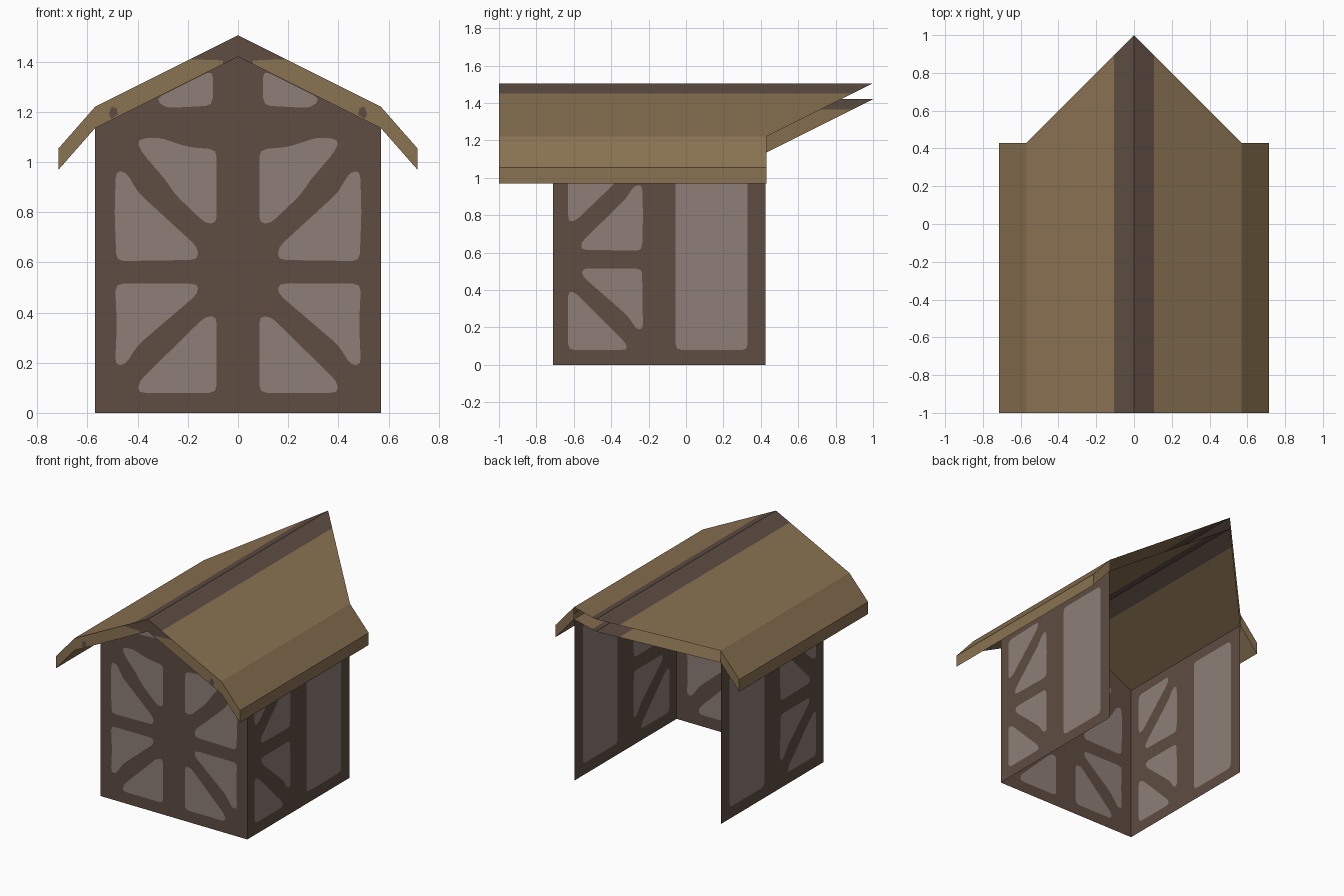
import bpy, bmesh
from mathutils import Vector
from mathutils.geometry import delaunay_2d_cdt

if "Cube" in bpy.data.objects:
    bpy.data.objects.remove(bpy.data.objects["Cube"])


def srgb(r, g, b):
    return tuple((c / 255 / 12.92 if c < 10 else ((c / 255 + 0.055) / 1.055) ** 2.4) for c in (r, g, b)) + (1,)


MATS = []
for name, col in (("dark_timber", srgb(94, 77, 66)), ("grey_plaster", srgb(142, 126, 119)),
                  ("tan_thatch", srgb(138, 115, 82))):
    m = bpy.data.materials.new(name)
    m.diffuse_color = col
    m.use_nodes = True
    m.node_tree.nodes["Principled BSDF"].inputs["Base Color"].default_value = m.diffuse_color
    MATS.append(m)
TIMBER, PLASTER, THATCH = 0, 1, 2

# main dimensions
WALL_X, EAVE_X = 0.57, 0.715
FRONT, BACK, WALL_Y = -1.0, 0.43, -0.71
THICK = 0.085


def roof_z(x):
    x = abs(x)
    return 1.505 - 0.5 * x if x <= WALL_X else 1.22 - 1.138 * (x - WALL_X)


def mirror(poly):
    return [(-x, y) for x, y in poly]


def both(poly):
    return [poly, mirror(poly)]


def rounded(poly, r=0.03):
    """Replace each corner by a short curve."""
    out, n = [], len(poly)
    for i in range(n):
        a, p, b = (Vector(poly[k % n]) for k in (i - 1, i, i + 1))
        s = p + (a - p).normalized() * min(r, (a - p).length * 0.45)
        e = p + (b - p).normalized() * min(r, (b - p).length * 0.45)
        out += [tuple(s * (1 - t) ** 2 + p * 2 * t * (1 - t) + e * t * t) for t in (0, 0.5, 1)]
    return out


def sheet(name, regions, place, out):
    """Flat plan of (polygon, material) regions, later ones on top, cut into one surface."""
    pts, faces = [], []
    for poly, _ in regions:
        area = sum(poly[i - 1][0] * poly[i][1] - poly[i][0] * poly[i - 1][1] for i in range(len(poly)))
        ring = poly if area > 0 else poly[::-1]
        faces.append(list(range(len(pts), len(pts) + len(ring))))
        pts += [Vector(p) for p in ring]
    vs, _, fs, _, _, src = delaunay_2d_cdt(pts, [], faces, 1, 1e-5)
    bm = bmesh.new()
    verts = [bm.verts.new(place(v.x, v.y)) for v in vs]
    for f, ids in zip(fs, src):
        face = bm.faces.new([verts[i] for i in f])
        face.material_index = regions[max(ids)][1] if ids else regions[0][1]
        face.normal_update()
        if face.normal.dot(Vector(out)) < 0:
            face.normal_flip()
    me = bpy.data.meshes.new(name)
    bm.to_mesh(me)
    bm.free()
    for m in MATS:
        me.materials.append(m)
    ob = bpy.data.objects.new(name, me)
    bpy.context.collection.objects.link(ob)
    return ob


# front gable wall with braced panels
eave_z = roof_z(WALL_X) - THICK
front_panels = [
    [(.085, 1.05), (.2, 1.06), (.32, 1.10), (.405, 1.09), (.385, 1.04), (.29, .93), (.25, .87), (.13, .755), (.085, .755)],
    [(.16, .61), (.485, .605), (.492, .80), (.487, .965), (.445, .96), (.40, .88), (.16, .66)],
    [(.16, .515), (.49, .515), (.483, .35), (.49, .19), (.45, .19), (.40, .27), (.16, .475)],
    [(.085, .08), (.40, .08), (.395, .125), (.13, .385), (.085, .385)],
    [(.1, 1.225), (.29, 1.215), (.33, 1.252), (.1, 1.367)],
]
front = [([(-WALL_X, 0), (WALL_X, 0), (WALL_X, eave_z), (0, roof_z(0) - THICK), (-WALL_X, eave_z)], TIMBER)]
for p in front_panels:
    front += [(q, PLASTER) for q in both(rounded(p))]
sheet("front_wall", front, lambda x, z: (x, WALL_Y, z), (0, -1, 0))

# side walls, drawn as y and z
side_panels = [
    [(-.055, .08), (.33, .08), (.33, 1.06), (-.055, 1.06)],
    [(-.63, .08), (-.31, .08), (-.325, .12), (-.59, .385), (-.63, .395)],
    [(-.555, .515), (-.235, .515), (-.23, .19), (-.265, .19), (-.31, .26), (-.555, .475)],
    [(-.56, .615), (-.235, .61), (-.23, .80), (-.235, .965), (-.28, .955), (-.32, .89), (-.56, .655)],
    [(-.63, .765), (-.59, .77), (-.33, 1.02), (-.315, 1.07), (-.63, 1.06)],
]
side = [([(WALL_Y, 0), (BACK - .005, 0), (BACK - .005, eave_z), (WALL_Y, eave_z)], TIMBER)]
side += [(rounded(p), PLASTER) for p in side_panels]

for s, label in ((1, "right"), (-1, "left")):
    sheet(label + "_wall", side, lambda y, z: (s * WALL_X, y, z), (s, 0, 0))
    # vertical eave edge and its back end
    z1 = roof_z(EAVE_X)
    sheet(label + "_eave_edge", [([(FRONT, z1 - THICK), (BACK, z1 - THICK), (BACK, z1), (FRONT, z1)], THATCH)],
          lambda y, z: (s * EAVE_X, y, z), (s, 0, 0))
    zw = roof_z(WALL_X)
    sheet(label + "_eave_end", [([(s * WALL_X, zw - THICK), (s * EAVE_X, z1 - THICK), (s * EAVE_X, z1), (s * WALL_X, zw)], THATCH)],
          lambda x, z: (x, BACK, z), (0, 1, 0))

# roof skins, pointed at the back, with a dark ridge band
BAND = 0.107
roof = []
for poly, mat in (([(0, FRONT), (WALL_X, FRONT), (WALL_X, BACK), (0, 1)], THATCH),
                  ([(WALL_X, FRONT), (EAVE_X, FRONT), (EAVE_X, BACK), (WALL_X, BACK)], THATCH),
                  ([(0, FRONT), (BAND, FRONT), (BAND, 1 - BAND), (0, 1)], TIMBER)):
    roof += [(q, mat) for q in both(poly)]
sheet("roof_top", roof, lambda x, y: (x, y, roof_z(x)), (0, 0, 1))
sheet("roof_underside", roof, lambda x, y: (x, y, roof_z(x) - THICK), (0, 0, -1))

# front edge of the roof: dark peak and two dark spots
xs = (0, WALL_X, EAVE_X)
edge = [(x, roof_z(x)) for x in xs] + [(x, roof_z(x) - THICK) for x in xs[::-1]]
fascia = [(q, THATCH) for q in both(edge)]
fascia += [(q, TIMBER) for q in both([(0, 1.505), (.19, 1.41), (.06, 1.405), (.06, 1.39), (0, 1.42)])]
fascia += [(q, TIMBER) for q in both([(.478, 1.19), (.485, 1.215), (.505, 1.22), (.515, 1.19), (.505, 1.172)])]
sheet("roof_front_edge", fascia, lambda x, z: (x, FRONT, z), (0, -1, 0))
